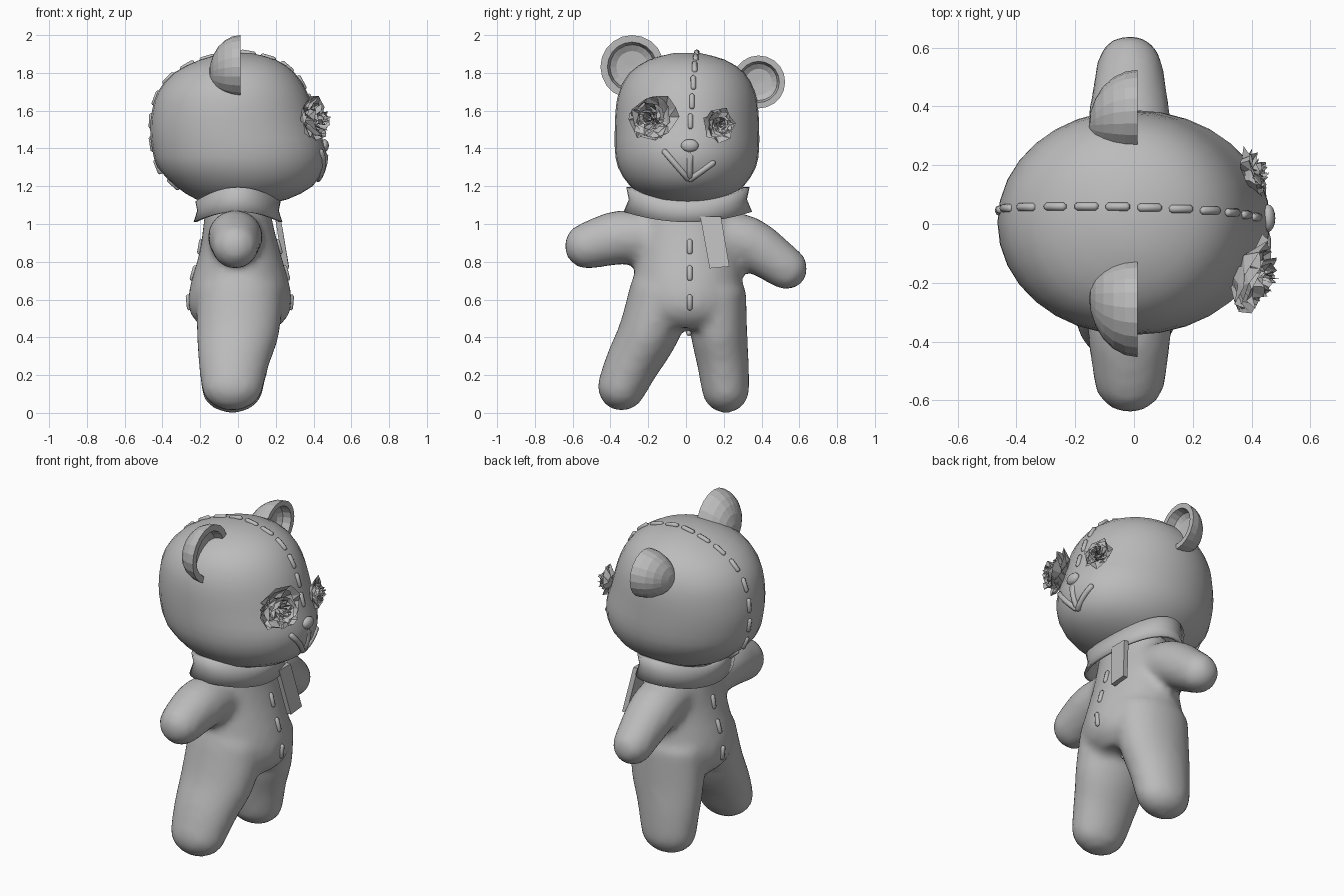
import bpy, bmesh, math, random
from math import sin, cos, pi
from mathutils import Vector, Matrix
from mathutils.bvhtree import BVHTree

random.seed(4)
if "Cube" in bpy.data.objects:
    bpy.data.objects.remove(bpy.data.objects["Cube"])

plush = bpy.data.materials.new("plush_grey")
plush.use_nodes = True
GREY = (0.5, 0.5, 0.5, 1)
plush.diffuse_color = GREY
plush.node_tree.nodes["Principled BSDF"].inputs["Base Color"].default_value = GREY


def finish(name, bm, smooth=False):
    bmesh.ops.recalc_face_normals(bm, faces=bm.faces)
    for f in bm.faces:
        f.smooth = smooth
    me = bpy.data.meshes.new(name)
    bm.to_mesh(me)
    bm.free()
    me.materials.append(plush)
    ob = bpy.data.objects.new(name, me)
    bpy.context.collection.objects.link(ob)
    return ob


def skin_rings(bm, rings, closed=False):
    """Bridge equal rings of points with quads; cap the ends unless closed."""
    rows = [[bm.verts.new(p) for p in r] for r in rings]
    n = len(rows[0])
    pairs = list(zip(rows, rows[1:])) + ([(rows[-1], rows[0])] if closed else [])
    for a, b in pairs:
        for i in range(n):
            j = (i + 1) % n
            bm.faces.new((a[i], a[j], b[j], b[i]))
    if not closed:
        bm.faces.new(rows[0])
        bm.faces.new(rows[-1])


def spline(pts, steps):
    """Catmull-Rom through tuples of any length."""
    v = [Vector(p) for p in pts]
    v = [v[0] * 2 - v[1]] + v + [v[-1] * 2 - v[-2]]
    out = []
    for a, b, c, d in zip(v, v[1:], v[2:], v[3:]):
        for s in range(steps):
            t = s / steps
            out.append(0.5 * (2 * b + (c - a) * t + (2 * a - 5 * b + 4 * c - d) * t * t
                              + (3 * b - a - 3 * c + d) * t ** 3))
    return out + [v[-2]]


def loft(bm, stations, sides=24, steps=3, round_end=False):
    """Stations are (x, y, z, radius in x, radius across); path lies in a plane of constant x."""
    st = spline([s[:4] for s in stations], steps)
    width = spline([(s[4], 0) for s in stations], steps)
    rings = []

    def ring(c, tan, rx, rw):
        side = Vector((0, -tan.z, tan.y))
        rings.append([c + Vector((cos(a) * rx, 0, 0)) + side * sin(a) * rw
                      for a in (2 * pi * i / sides for i in range(sides))])

    for i, s in enumerate(st):
        d = st[min(i + 1, len(st) - 1)] - st[max(i - 1, 0)]
        tan = Vector((0, d.y, d.z)).normalized()
        ring(s.to_3d(), tan, s[3], width[i].x)
    if round_end:
        for k in (0.25, 0.5, 0.75, 0.93):
            a = k * pi / 2
            ring(st[-1].to_3d() + tan * sin(a) * width[-1].x, tan,
                 st[-1][3] * cos(a), width[-1].x * cos(a))
    skin_rings(bm, rings)


# Body: torso, arms and legs fused into one soft skin
bm = bmesh.new()
loft(bm, [(0, 0, 1.2, .16, .2), (0, 0, 1.03, .18, .24), (.01, .01, .85, .215, .27),
          (.01, .01, .65, .27, .295), (.01, .01, .53, .265, .27), (.01, .01, .45, .2, .18)])
loft(bm, [(-.01, -.1, .92, .14, .13), (-.015, -.34, .93, .145, .145), (-.015, -.52, .885, .125, .125)], round_end=True)
loft(bm, [(-.01, .1, .95, .14, .13), (-.015, .32, .905, .145, .14), (-.015, .53, .765, .115, .115)], round_end=True)
loft(bm, [(.01, -.12, .64, .23, .18), (0, -.2, .42, .22, .16), (-.02, -.28, .27, .19, .145),
          (-.03, -.34, .14, .165, .13)], round_end=True)
loft(bm, [(.01, .16, .64, .23, .16), (0, .175, .42, .22, .15), (-.02, .195, .27, .19, .138),
          (-.03, .21, .125, .165, .127)], round_end=True)
body = finish("body", bm, True)
remesh = body.modifiers.new("fuse", 'REMESH')
remesh.mode = 'VOXEL'
remesh.voxel_size = 0.025
remesh.use_smooth_shade = True
soften = body.modifiers.new("soften", 'SMOOTH')
soften.factor, soften.iterations = 0.5, 7

# Head: stacked sections of (height, back, front, half width)
sections = [(1.1, -.1, .12, .1), (1.13, -.22, .26, .2), (1.2, -.33, .395, .3), (1.3, -.425, .455, .365),
            (1.4, -.455, .462, .382), (1.5, -.465, .43, .382), (1.6, -.455, .4, .378), (1.7, -.425, .365, .36),
            (1.8, -.34, .3, .305), (1.87, -.2, .2, .2), (1.905, -.07, .07, .07)]
bm = bmesh.new()
loft(bm, [((b + f) / 2, .005, z, (f - b) / 2, w) for z, b, f, w in sections], sides=32, steps=2)
head = finish("head", bm, True)


# Ears: domed behind, hollow in front, leaning into the head
def ear(name, y, z, radius):
    inward = (Vector((0, 0, 1.55)) - Vector((0, y, z))).normalized()
    profile = [(.012 - .165 * cos(a), radius * sin(a)) for a in (pi / 2 * k / 6 for k in range(7))]
    profile[0] = (profile[0][0], .01)
    profile += [(.012, radius * .78), (-.035, radius * .7), (-.055, radius * .5), (-.06, .01)]
    bm = bmesh.new()
    rings = []
    for k, (x, r) in enumerate(profile):
        lean = inward * (1 - r / radius) * .06 if k < 6 else Vector()
        rings.append([Vector((x, y + r * cos(a), z + r * sin(a))) + lean
                      for a in (2 * pi * i / 20 for i in range(20))])
    skin_rings(bm, rings)
    return finish(name, bm)


ear("right_ear", -.285, 1.832, .168)
ear("left_ear", .385, 1.752, .14)

# Collar: saddle-shaped band, raised at the shoulders
bm = bmesh.new()
rings = []
for i in range(40):
    a = 2 * pi * i / 40
    lift = sin(a) ** 2
    outline = [(.96, 1.12 + .075 * lift), (.92, 1.07 + .06 * lift), (1, 1.01 + .055 * lift),
               (.93, 1.01 + .055 * lift), (.8, 1.08 + .06 * lift), (.86, 1.12 + .075 * lift)]
    rings.append([(.235 * k * cos(a), .01 + .34 * k * sin(a), z) for k, z in outline])
skin_rings(bm, rings, closed=True)
finish("collar", bm, True)

# Loose tail of the collar
bm = bmesh.new()
skin_rings(bm, [[(x, .075, 1.04), (x, .185, 1.04), (x + .045, .23, .775), (x + .045, .125, .765)]
                for x in (.195, .225)])
finish("collar_tail", bm)

for ob in (body, head):
    bpy.context.view_layer.objects.active = ob
bpy.context.view_layer.update()
graph = bpy.context.evaluated_depsgraph_get()
head_tree = BVHTree.FromObject(head, graph)
body_tree = BVHTree.FromObject(body, graph)


def tube(bm, path, radius, sides=8):
    """Round-ended tube along a list of points."""
    path = [Vector(p) for p in path]
    first, last = (path[0] - path[1]).normalized(), (path[-1] - path[-2]).normalized()
    path = [path[0] + first * radius * .6] + path + [path[-1] + last * radius * .6]
    rings = []
    for i, p in enumerate(path):
        d = path[min(i + 1, len(path) - 1)] - path[max(i - 1, 0)]
        q = d.to_track_quat('Z', 'Y')
        r = radius * (.5 if i in (0, len(path) - 1) else 1)
        rings.append([p + q @ Vector((r * cos(a), r * sin(a), 0))
                      for a in (2 * pi * k / sides for k in range(sides))])
    skin_rings(bm, rings)


# Seam stitches laid on the surface around the middle plane
def stitch(bm, tree, origin, direction):
    hit, normal, _, _ = tree.ray_cast(Vector(origin), Vector(direction))
    if hit:
        run = normal.cross(Vector((0, 1, 0))).normalized() * .033
        tube(bm, [hit - run, hit + run], .014)


bm = bmesh.new()
for k in range(15):
    a = math.radians(6 + k * 15.3)
    stitch(bm, head_tree, (0, .02 + .04 * sin(a / 1.3), 1.5), (cos(a), 0, sin(a)))
finish("head_stitches", bm, True)
bm = bmesh.new()
for side in (1, -1):
    for z in (.88, .74, .585):
        stitch(bm, body_tree, (0, .02, z), (side, 0, 0))
stitch(bm, body_tree, (0, .015, .6), (.35, 0, -1))
finish("body_stitches", bm, True)


# Nose and mouth
def on_face(y, z, tree=head_tree):
    hit = tree.ray_cast(Vector((1, y, z)), Vector((-1, 0, 0)))
    return hit[0], hit[1]


bm = bmesh.new()
bmesh.ops.create_uvsphere(bm, u_segments=16, v_segments=8, radius=1,
                          matrix=Matrix.Translation(on_face(.02, 1.415)[0]) @ Matrix.Diagonal((.025, .047, .034, 1)))
finish("nose", bm, True)
bm = bmesh.new()
for a, b in (((.02, 1.4), (.02, 1.25)), ((-.115, 1.385), (.01, 1.24)), ((.02, 1.235), (.145, 1.325))):
    tube(bm, [on_face(a[0] + (b[0] - a[0]) * t, a[1] + (b[1] - a[1]) * t)[0]
              for t in (0, .25, .5, .75, 1)], .016)
finish("mouth", bm, True)


# Eyes: crumpled rosettes of nested ragged petals
def rosette(name, y, z, radius):
    centre, normal = on_face(y, z)
    aim = (normal + Vector((.6, 0, 0))).to_track_quat('Z', 'Y')
    bm = bmesh.new()
    n = 13
    for layer in range(6):
        size = radius * (1 - layer * .16)
        depth = radius * (.12 + layer * .09)
        rows = []
        for r, h in ((.35, -.3), (.7, .05), (1, .28)):
            rows.append([bm.verts.new(centre + aim @ Vector((
                size * r * k * cos(t), size * r * k * sin(t),
                depth + radius * (h * .8 + random.uniform(-.17, .17)))))
                for t, k in ((2 * pi * i / n + random.uniform(-.2, .2), random.uniform(.78, 1.12))
                             for i in range(n))])
        for a, b in zip(rows, rows[1:]):
            for i in range(n):
                j = (i + 1) % n
                bm.faces.new((a[i], a[j], b[j]))
                bm.faces.new((a[i], b[j], b[i]))
        bm.faces.new(rows[0])
    return finish(name, bm)


rosette("right_eye", -.17, 1.55, .138)
rosette("left_eye", .165, 1.52, .09)
